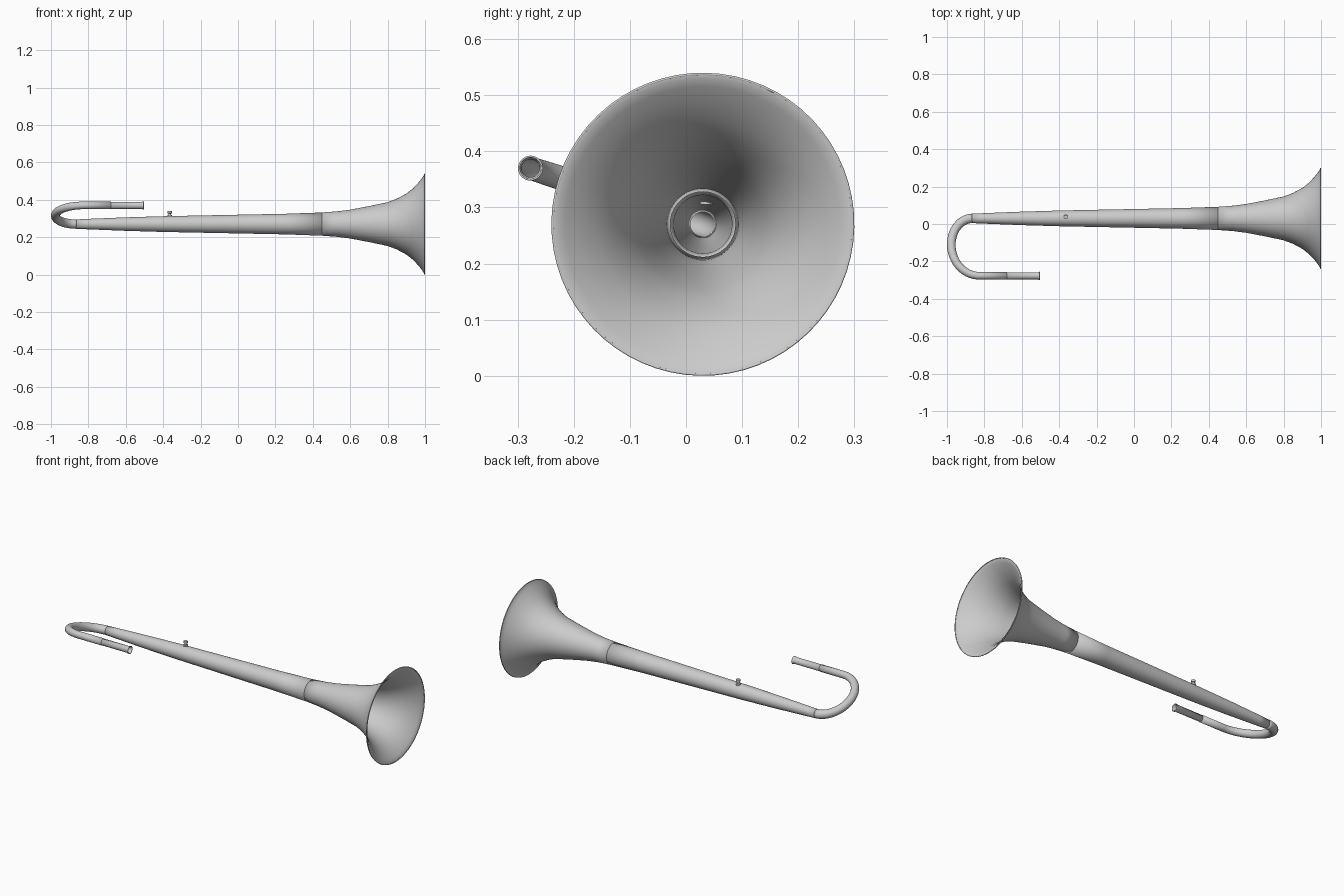
import bpy, bmesh
from math import sin, cos, pi, radians
from mathutils import Vector

if "Cube" in bpy.data.objects:
    bpy.data.objects.remove(bpy.data.objects["Cube"])

Y0, Z0 = 0.03, 0.27          # bell axis
YM, ZM = -0.277, 0.37        # mouth pipe axis
SLOPE = (ZM - Z0) / (YM - Y0)
SIDE = Vector((0, -SLOPE, 1)).normalized()   # normal of the tilted bend plane


def bent(x, y):
    """Point in the tilted plane holding the whole pipe axis."""
    return Vector((x, y, Z0 + (y - Y0) * SLOPE))


def sweep(name, stations, side=SIDE, sides=64, wall=0.003, cap_end=False):
    """Skin circular rings along (centre, radius) stations."""
    bm = bmesh.new()
    rings = []
    last = len(stations) - 1
    prev_t = None
    for i, (p, r) in enumerate(stations):
        t = stations[min(i + 1, last)][0] - stations[max(i - 1, 0)][0]
        t = t.normalized() if t.length > 1e-6 else prev_t
        prev_t = t
        u = side.cross(t).normalized()
        rings.append([bm.verts.new(p + r * (cos(a) * u + sin(a) * side))
                      for a in (2 * pi * k / sides for k in range(sides))])
    for a, b in zip(rings, rings[1:]):
        for k in range(sides):
            j = (k + 1) % sides
            bm.faces.new((a[k], a[j], b[j], b[k]))
    if cap_end:
        bm.faces.new(rings[-1])
    bmesh.ops.recalc_face_normals(bm, faces=bm.faces)
    # make sure normals point away from the axis
    f = bm.faces[0]
    if f.normal.dot(f.calc_center_median() - (stations[0][0] + stations[1][0]) / 2) < 0:
        bmesh.ops.reverse_faces(bm, faces=bm.faces)
    me = bpy.data.meshes.new(name)
    bm.to_mesh(me)
    bm.free()
    ob = bpy.data.objects.new(name, me)
    bpy.context.collection.objects.link(ob)
    if wall:
        mod = ob.modifiers.new("wall", 'SOLIDIFY')
        mod.thickness = wall
        mod.offset = -1
    bpy.ops.object.select_all(action='DESELECT')
    bpy.context.view_layer.objects.active = ob
    ob.select_set(True)
    bpy.ops.object.shade_smooth_by_angle(angle=radians(40))
    return ob


# flared bell with a thin rim
bell = [(0.45, 0.062), (0.53, 0.068), (0.60, 0.077), (0.70, 0.096), (0.80, 0.117),
        (0.85, 0.136), (0.90, 0.163), (0.935, 0.190), (0.965, 0.222),
        (0.985, 0.248), (0.994, 0.262), (0.996, 0.269), (1.0, 0.27)]
sweep("bell", [(bent(x, Y0), r) for x, r in bell], wall=0.004)

# long tapering body
body = [(-0.865, 0.025), (-0.8, 0.028), (-0.6, 0.036), (-0.4, 0.042),
        (-0.2, 0.046), (0.0, 0.050), (0.25, 0.055), (0.45, 0.062)]
sweep("body_tube", [(bent(x, Y0), r) for x, r in body])

# crook: two quarter ellipses joined at the far left, then a straight run
crook = []
N = 14
for i in range(N + 1):
    a = pi / 2 * i / N
    crook.append((bent(-0.865 - 0.112 * sin(a), -0.11 + 0.14 * cos(a)), 0.025 - 0.002 * i / N))
for i in range(1, N + 1):
    a = pi / 2 * i / N
    crook.append((bent(-0.825 - 0.152 * cos(a), -0.11 + (YM + 0.11) * sin(a)), 0.023 - 0.003 * i / N))
crook.append((bent(-0.68, YM), 0.020))
sweep("crook", crook)

# mouth pipe with a small lip
pipe = [(-0.68, 0.0188), (-0.515, 0.0188), (-0.510, 0.0215), (-0.504, 0.0222)]
sweep("mouth_pipe", [(bent(x, YM), r) for x, r in pipe])

# little stud on top of the body
stud = [(0.305, 0.013), (0.318, 0.013), (0.319, 0.007), (0.327, 0.007),
        (0.328, 0.011), (0.340, 0.011)]
sweep("stud", [(Vector((-0.365, 0.038, z)), r) for z, r in stud],
      side=Vector((0, 1, 0)), sides=24, wall=0, cap_end=True)
